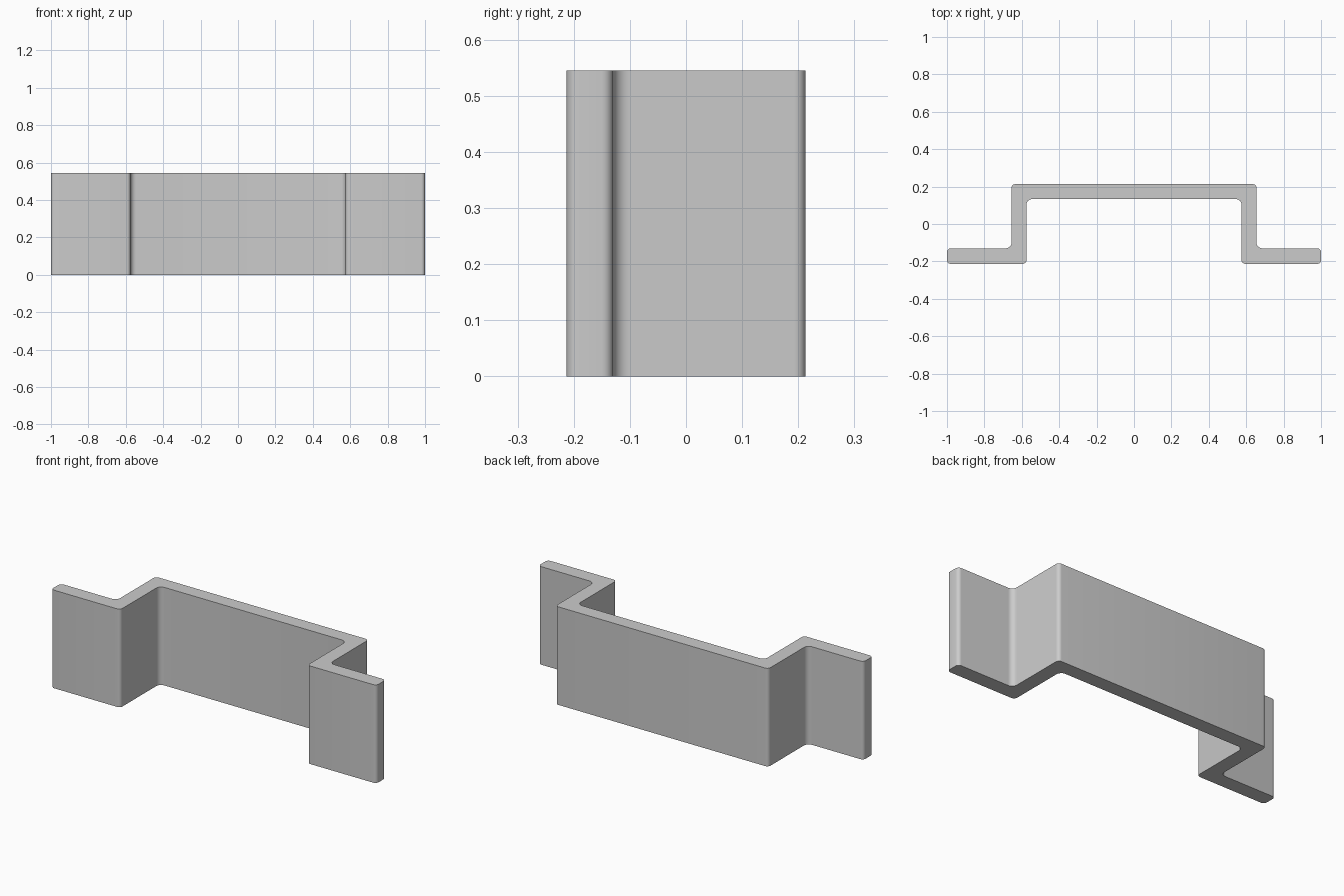
import bpy, bmesh, math
from mathutils import Vector

if "Cube" in bpy.data.objects:
    bpy.data.objects.remove(bpy.data.objects["Cube"], do_unlink=True)

HEIGHT = 0.545
CONVEX, CONCAVE = 0.02, 0.03
STEPS = 6

# Half of the hat-shaped section: (x, y, corner radius), counter-clockwise on +x
half = [
    (0.575, 0.133, CONCAVE),
    (0.575, -0.213, CONVEX),
    (1.0, -0.213, CONVEX),
    (1.0, -0.13, CONVEX),
    (0.655, -0.13, CONCAVE),
    (0.655, 0.213, CONVEX),
]
outline = half + [(-x, y, r) for x, y, r in reversed(half)]


def fillet(before, corner, after, radius):
    """Points of a rounded right-angle corner."""
    a = (before - corner).normalized()
    b = (after - corner).normalized()
    centre = corner + (a + b) * radius
    turns = [math.pi / 2 * i / STEPS for i in range(STEPS + 1)]
    return [centre - (b * math.cos(t) + a * math.sin(t)) * radius for t in turns]


points = []
for i, (x, y, r) in enumerate(outline):
    before = Vector(outline[i - 1][:2])
    after = Vector(outline[(i + 1) % len(outline)][:2])
    points += fillet(before, Vector((x, y)), after, r)

# Extrude the section upward
bm = bmesh.new()
base = bm.faces.new([bm.verts.new((p.x, p.y, 0)) for p in points])
top = bmesh.ops.extrude_face_region(bm, geom=[base], use_keep_orig=True)
bmesh.ops.translate(bm, vec=(0, 0, HEIGHT),
                    verts=[g for g in top["geom"] if isinstance(g, bmesh.types.BMVert)])
bmesh.ops.recalc_face_normals(bm, faces=bm.faces)
mesh = bpy.data.meshes.new("hat_channel_bracket")
bm.to_mesh(mesh)
bm.free()

bracket = bpy.data.objects.new("hat_channel_bracket", mesh)
bpy.context.collection.objects.link(bracket)

# Plain grey finish
grey = bpy.data.materials.new("light grey")
grey.use_nodes = True
colour = (0.6, 0.6, 0.6, 1)
grey.diffuse_color = colour
grey.node_tree.nodes["Principled BSDF"].inputs["Base Color"].default_value = colour
mesh.materials.append(grey)

# Smooth bends, sharp end edges
bpy.ops.object.select_all(action="DESELECT")
bracket.select_set(True)
bpy.context.view_layer.objects.active = bracket
bpy.ops.object.shade_smooth_by_angle(angle=math.radians(35))
